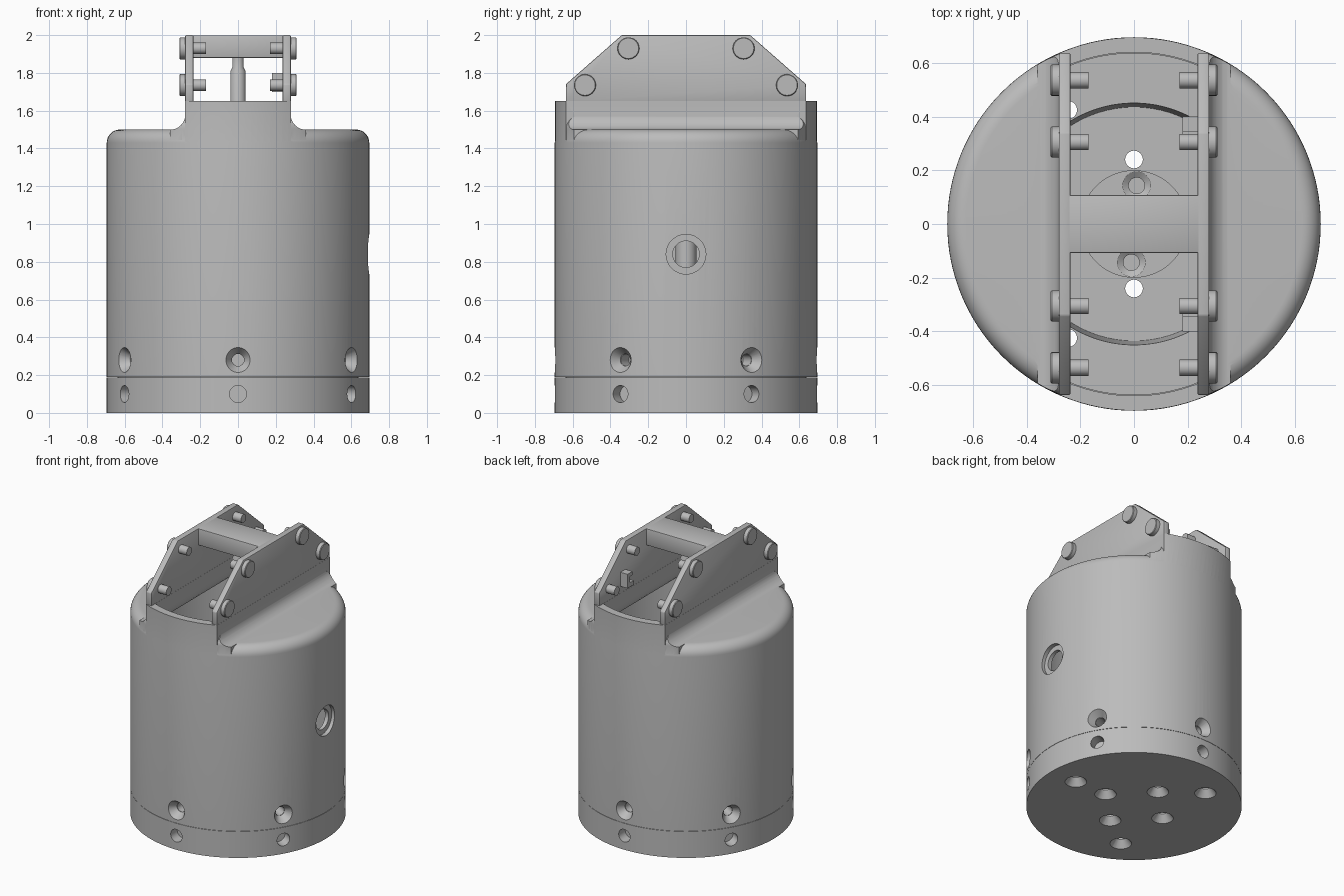
import bpy, bmesh
from math import sin, cos, pi, radians
from mathutils import Matrix, Vector

if "Cube" in bpy.data.objects:
    bpy.data.objects.remove(bpy.data.objects["Cube"])

grey = bpy.data.materials.new("plain grey")
grey.use_nodes = True
COLOUR = (0.5, 0.5, 0.5, 1)
grey.diffuse_color = COLOUR
grey.node_tree.nodes["Principled BSDF"].inputs["Base Color"].default_value = COLOUR

R, WALL, SEAM, SHOULDER, RIM = 0.695, 0.64, 0.19, 1.5, 1.65
NECK, SLOT = 0.28, 0.236


def finish(name, bm):
    bmesh.ops.recalc_face_normals(bm, faces=bm.faces)
    mesh = bpy.data.meshes.new(name)
    bm.to_mesh(mesh)
    bm.free()
    mesh.materials.append(grey)
    obj = bpy.data.objects.new(name, mesh)
    bpy.context.collection.objects.link(obj)
    return obj


def lathe(name, profile, steps=128, matrix=None):
    """Solid of revolution about z from (radius, height) points."""
    bm = bmesh.new()
    pts = [(0, profile[0][1])] + list(profile) + [(0, profile[-1][1])]
    verts = [bm.verts.new((r, 0, z)) for r, z in pts]
    edges = [bm.edges.new(pair) for pair in zip(verts, verts[1:])]
    bmesh.ops.spin(bm, geom=verts + edges, axis=(0, 0, 1), cent=(0, 0, 0),
                   angle=2 * pi, steps=steps, use_merge=True)
    bmesh.ops.remove_doubles(bm, verts=bm.verts, dist=1e-5)
    if matrix:
        bm.transform(matrix)
    return finish(name, bm)


def prism(name, outline, axis, low, high):
    """Extrude an outline along x or y."""
    bm = bmesh.new()
    place = (lambda a, b: (low, a, b)) if axis == "x" else (lambda a, b: (a, low, b))
    face = bm.faces.new([bm.verts.new(place(a, b)) for a, b in outline])
    new = bmesh.ops.extrude_face_region(bm, geom=[face])["geom"]
    shift = Vector((high - low, 0, 0) if axis == "x" else (0, high - low, 0))
    bmesh.ops.translate(bm, vec=shift, verts=[v for v in new if isinstance(v, bmesh.types.BMVert)])
    return finish(name, bm)


def box(name, x, y, z):
    return prism(name, [(x[0], z[0]), (x[1], z[0]), (x[1], z[1]), (x[0], z[1])], "y", *y)


def apply(obj, mod):
    bpy.context.view_layer.objects.active = obj
    bpy.ops.object.modifier_apply(modifier=mod.name)


def combine(obj, other, operation, keep=False):
    mod = obj.modifiers.new("cut", "BOOLEAN")
    mod.operation, mod.solver, mod.object = operation, "EXACT", other
    apply(obj, mod)
    if not keep:
        bpy.data.objects.remove(other)
    return obj


def soften(obj, width):
    mod = obj.modifiers.new("soft", "BEVEL")
    mod.width, mod.segments = width, 2
    apply(obj, mod)


def dome(name, top, radius, round_r=0.07):
    arc = [(radius - round_r + round_r * cos(a), top - round_r + round_r * sin(a))
           for a in [pi / 2 * i / 8 for i in range(9)]]
    return lathe(name, [(radius, SEAM)] + arc)


def flared(name, r, base, half):
    """Prism whose top flares outward from the neck to the shoulder."""
    arc = [(0.36 + r * cos(a), 1.58 + r * sin(a))
           for a in [1.5 * pi - pi / 2 * i / 8 for i in range(9)]]
    right = [(0.36, base)] + arc
    return prism(name, right + [(-x, z) for x, z in reversed(right)], "y", -half, half)


# Body: rounded shell with a slab neck blended into its shoulders
body = dome("body_shell", SHOULDER, R)
flare = combine(flared("flare", 0.081, 1.3, 1), dome("limit", 1.575, R - 0.002), "INTERSECT")
neck = combine(box("neck", (-NECK, NECK), (-1, 1), (1, RIM)),
               lathe("limit", [(R - 0.001, 0.5), (R - 0.001, 2)]), "INTERSECT")
combine(body, flare, "UNION")
combine(body, neck, "UNION")

# Hollow interior following the outer form
inner_slot = combine(box("slot", (-SLOT, SLOT), (-1, 1), (1, 1.9)),
                     lathe("limit", [(WALL - 0.001, 0.5), (WALL - 0.001, 2)]), "INTERSECT")
inner_flare = combine(flared("inner_flare", 0.125, 1.2, 1),
                      lathe("limit", [(WALL - 0.002, 0.5), (WALL - 0.002, 2)]), "INTERSECT")
combine(body, lathe("bore", [(WALL, 0), (WALL, 1.453)]), "DIFFERENCE")
combine(body, inner_flare, "DIFFERENCE")
combine(body, inner_slot, "DIFFERENCE")

# Base plug: outer disc, spigot and recessed floor
base = lathe("base_plug", [(R, 0), (R, SEAM - 0.002), (WALL - 0.003, SEAM - 0.002),
                           (WALL - 0.003, 0.38), (0.45, 0.38), (0.435, 0.12)])

# Radial screw holes round the foot
for k in range(6):
    turn = Matrix.Rotation(radians(30 + 60 * k), 4, "Z")
    for z, profile in ((0.28, [(0.032, 0.55), (0.032, 0.645), (0.066, 0.695), (0.066, 0.75)]),
                       (0.1, [(0.045, 0.62), (0.045, 0.75)])):
        m = turn @ Matrix.Translation((0, 0, z)) @ Matrix.Rotation(pi / 2, 4, "Y")
        cutter = lathe("screw_hole", profile, 32, m)
        combine(body, cutter, "DIFFERENCE", keep=True)
        combine(base, cutter, "DIFFERENCE")

# Countersunk holes through the underside
for count, radius in ((4, 0.24), (3, 0.49)):
    for k in range(count):
        a = 2 * pi * k / count
        m = Matrix.Translation((radius * cos(a), radius * sin(a), 0))
        combine(base, lathe("foot_hole", [(0.07, -0.05), (0.07, 0), (0.033, 0.05), (0.033, 0.6)],
                            32, m), "DIFFERENCE")

# Stepped port on one side
port = Matrix.Translation((0, 0, 0.84)) @ Matrix.Rotation(pi / 2, 4, "Y")
combine(body, lathe("port", [(0.07, 0.5), (0.07, 0.665), (0.105, 0.665), (0.105, 0.8)], 48, port),
        "DIFFERENCE")

# Central rod on a flange with two screw recesses
flange = lathe("rod_flange", [(0.2, 0.11), (0.2, 0.17)], 64)
for s in (-1, 1):
    m = Matrix.Translation((0.01 * s, 0.143 * s, 0))
    combine(flange, lathe("recess", [(0.03, 0.13), (0.03, 0.15), (0.052, 0.165), (0.052, 0.3)],
                          32, m), "DIFFERENCE")
lathe("centre_rod", [(0.055, 0.15), (0.055, 1), (0.04, 1.02), (0.04, 1.81),
                     (0.03, 1.83), (0.03, 1.89)], 32)

# Side plates, bolts and crossbar of the handle
half = [(0.636, RIM - 0.004), (0.636, 1.74), (0.34, 2)]
outline = half + [(-y, z) for y, z in reversed(half)]
for side, s in (("left", 1), ("right", -1)):
    plate = prism(side + "_handle_plate", outline, "x", *sorted((s * SLOT, s * NECK)))
    soften(plate, 0.006)
    for y, z in ((0.305, 1.93), (0.535, 1.735)):
        for f in (-1, 1):
            m = Matrix.Translation((0, f * y, z)) @ Matrix.Rotation(s * pi / 2, 4, "Y")
            lathe(side + "_bolt", [(0.03, 0.17), (0.03, 0.279), (0.058, 0.279),
                                   (0.058, 0.306), (0.054, 0.31)], 32, m)
bar = box("handle_crossbar", (-SLOT - 0.01, SLOT + 0.01), (-0.108, 0.108), (1.88, 1.999))
soften(bar, 0.006)

# Small hooked brackets inside one plate
hook = [(0.33, 1.7), (0.4, 1.7), (0.4, 1.8), (0.345, 1.8), (0.345, 1.775),
        (0.375, 1.775), (0.375, 1.73), (0.33, 1.73)]
for name, s in (("rear_hook", 1), ("front_hook", -1)):
    prism(name, [(s * y, z) for y, z in hook], "x", 0.18, SLOT + 0.005)

# Smooth the round surfaces, keeping edges sharp
bpy.ops.object.select_all(action="DESELECT")
for obj in bpy.context.collection.objects:
    if obj.type == "MESH" and obj.data.materials and obj.data.materials[0] == grey:
        obj.select_set(True)
        bpy.context.view_layer.objects.active = obj
bpy.ops.object.shade_smooth_by_angle(angle=radians(30))
